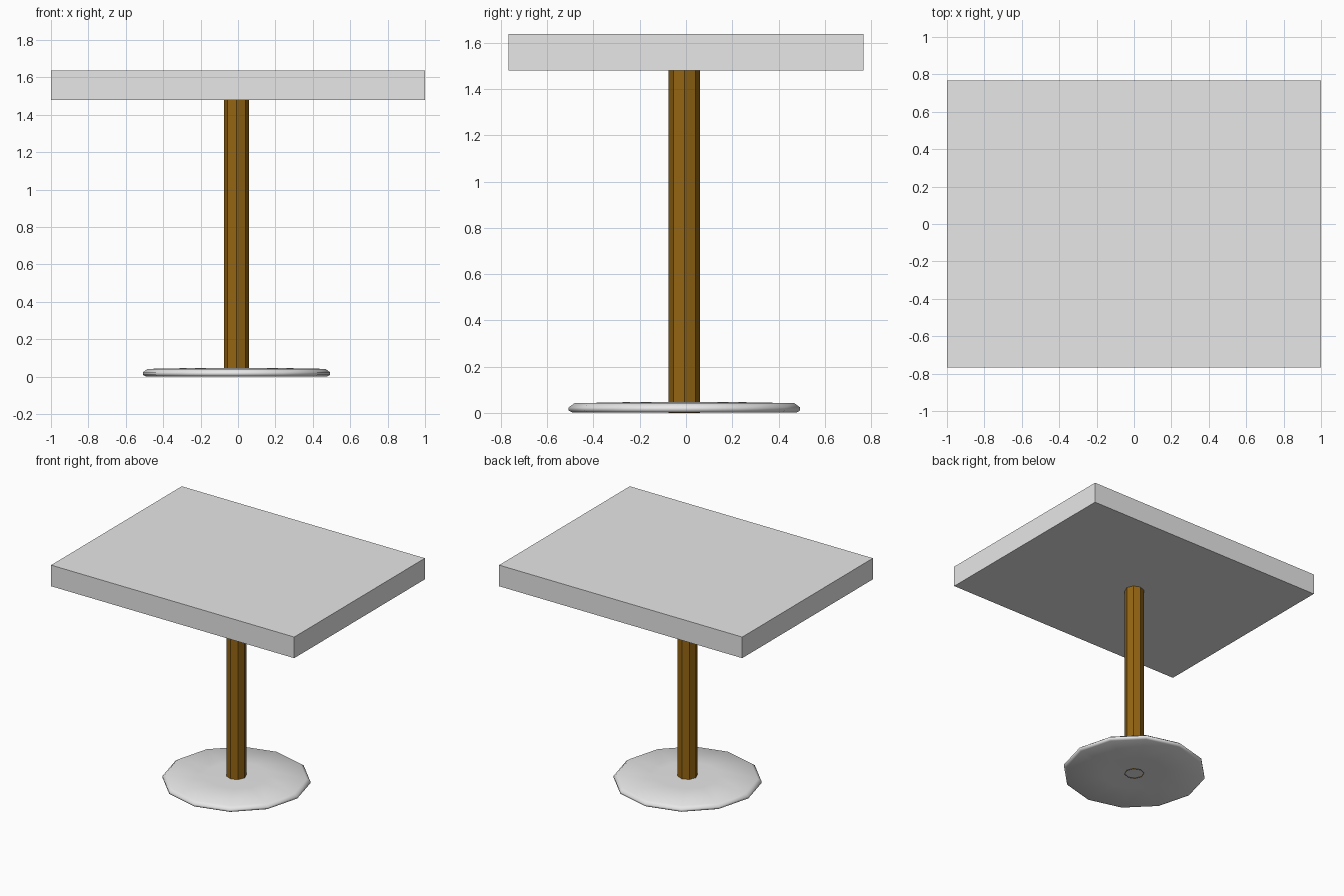
import bpy
import bmesh
from math import cos, sin, pi

cube = bpy.data.objects.get("Cube")
if cube:
    bpy.data.objects.remove(cube, do_unlink=True)


def make_material(name, colour):
    mat = bpy.data.materials.new(name)
    mat.use_nodes = True
    mat.diffuse_color = colour
    mat.node_tree.nodes["Principled BSDF"].inputs["Base Color"].default_value = colour
    return mat


def finish(name, bm, mat):
    mesh = bpy.data.meshes.new(name)
    bm.to_mesh(mesh)
    bm.free()
    mesh.materials.append(mat)
    obj = bpy.data.objects.new(name, mesh)
    bpy.context.collection.objects.link(obj)
    return obj


def lathe(name, profile, sides, mat):
    """Stack rings of (radius, height) around the stand axis; radius 0 closes an end."""
    bm = bmesh.new()
    rings = []
    for r, z in profile:
        count = sides if r else 1
        rings.append([bm.verts.new((r * cos(2 * pi * i / sides), r * sin(2 * pi * i / sides), z))
                      for i in range(count)])
    for low, high in zip(rings, rings[1:]):
        for i in range(sides):
            j = (i + 1) % sides
            corners = [low[i % len(low)], low[j % len(low)],
                       high[j % len(high)], high[i % len(high)]]
            bm.faces.new(list(dict.fromkeys(corners)))
    obj = finish(name, bm, mat)
    obj.location = (-0.008, -0.007, 0)
    return obj


grey = make_material("light grey", (0.8, 0.8, 0.8, 1))
brown = make_material("dark brown", (0.30, 0.13, 0.006, 1))

# Tabletop slab
bm = bmesh.new()
bmesh.ops.create_cube(bm, size=1)
bmesh.ops.scale(bm, vec=(2, 1.535, 0.157), verts=bm.verts)
finish("tabletop", bm, grey).location.z = 1.5585

# Eight-sided open tube
lathe("post", [(0.068, 0), (0.068, 1.49)], 8, brown)

# Twelve-sided foot with a rounded rim and slightly raised middle
foot = lathe("foot", [(0, 0.004), (0.23, 0.004), (0.485, 0.002), (0.5, 0.01), (0.5, 0.024),
                      (0.475, 0.042), (0.215, 0.047), (0, 0.048)], 12, grey)
for poly in foot.data.polygons:
    poly.use_smooth = True
